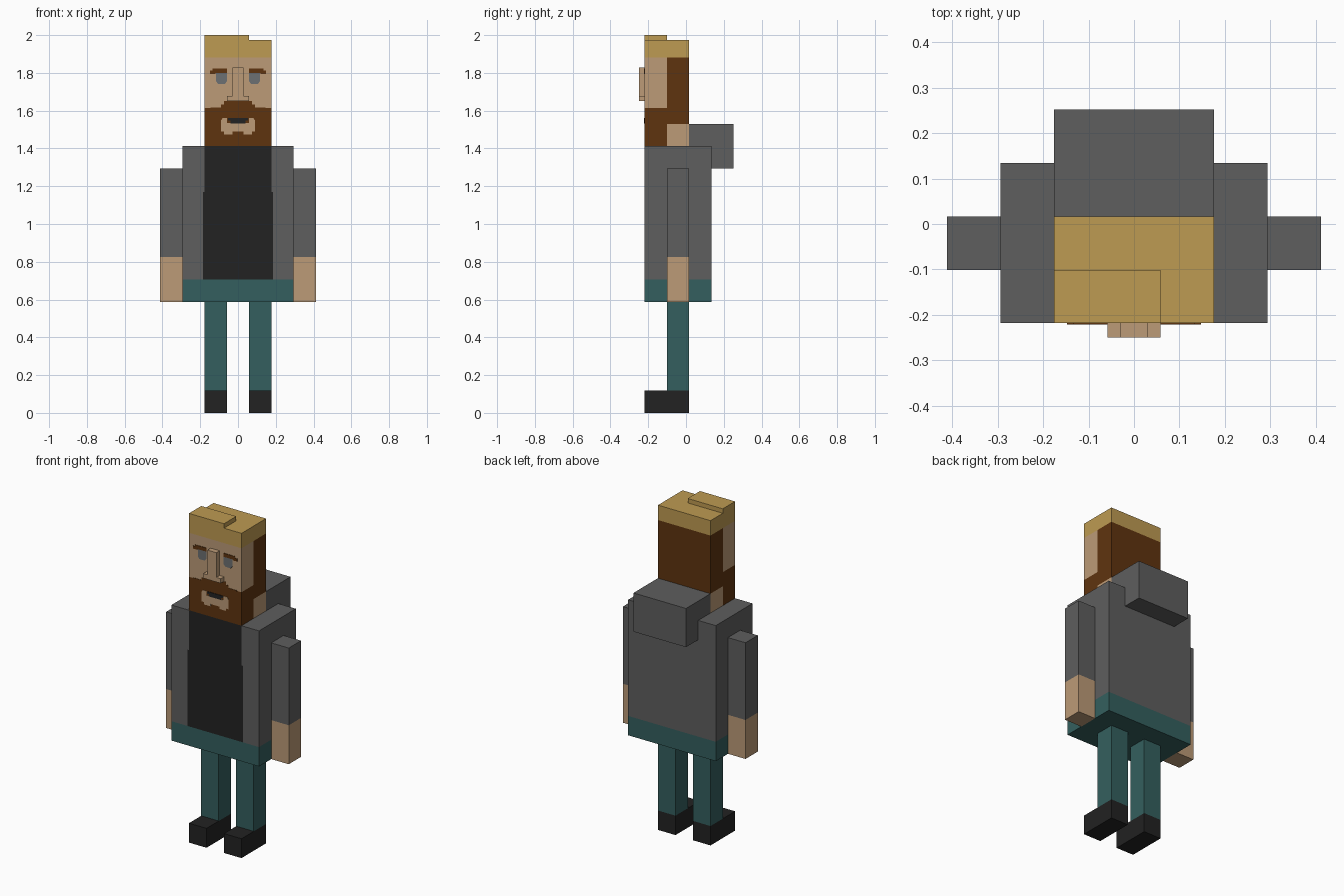
import bpy
import bmesh
from mathutils import Vector

old = bpy.data.objects.get("Cube")
if old:
    bpy.data.objects.remove(old, do_unlink=True)

U = 2 / 17            # one block
FRONT = -0.2185       # front plane of head, torso and shoes
BACK = FRONT + 2 * U  # back plane of head and limbs
MID = FRONT + U


def material(name, r, g, b):
    """Flat material from display colour, stored as linear."""
    lin = [((c / 255 + 0.055) / 1.055) ** 2.4 for c in (r, g, b)] + [1]
    m = bpy.data.materials.new(name)
    m.use_nodes = True
    m.diffuse_color = lin
    m.node_tree.nodes["Principled BSDF"].inputs["Base Color"].default_value = lin
    return m


HAIR = material("blond_hair", 190, 155, 82)
SKIN = material("skin", 188, 155, 119)
GREY = material("grey_jacket", 94, 94, 94)
DARK = material("near_black", 34, 34, 34)
TEAL = material("teal_trousers", 52, 95, 94)
BROWN = material("brown_beard", 95, 52, 15)
EYE = material("grey_eye", 108, 112, 114)


def finish(name, bm, mats):
    bmesh.ops.recalc_face_normals(bm, faces=bm.faces[:])
    me = bpy.data.meshes.new(name)
    bm.to_mesh(me)
    bm.free()
    for m in mats:
        me.materials.append(m)
    ob = bpy.data.objects.new(name, me)
    bpy.context.collection.objects.link(ob)
    return ob


def box(name, x, y, z, mats, cuts=(), rule=None):
    """Box from ranges, sliced at (axis, value) cuts, coloured by rule(centre, normal)."""
    bm = bmesh.new()
    bmesh.ops.create_cube(bm, size=1)
    for v in bm.verts:
        v.co = Vector([lo + (c + 0.5) * (hi - lo) for c, (lo, hi) in zip(v.co, (x, y, z))])
    for axis, value in cuts:
        point, normal = Vector(), Vector()
        point[axis], normal[axis] = value, 1
        bmesh.ops.bisect_plane(bm, geom=bm.verts[:] + bm.edges[:] + bm.faces[:],
                               plane_co=point, plane_no=normal)
    if rule:
        bm.normal_update()
        for f in bm.faces:
            f.material_index = mats.index(rule(f.calc_center_median(), f.normal))
    return finish(name, bm, mats)


def plate(name, outline, mat, depth=0.003):
    """Thin plate on the face from an (x, z) outline."""
    bm = bmesh.new()
    face = bm.faces.new([bm.verts.new((x, FRONT, z)) for x, z in outline])
    out = bmesh.ops.extrude_face_region(bm, geom=[face])["geom"]
    bmesh.ops.translate(bm, vec=(0, -depth, 0),
                        verts=[g for g in out if isinstance(g, bmesh.types.BMVert)])
    return finish(name, bm, [mat])


def mirrored(half):
    """Close a half outline by reflecting it across x = 0."""
    return half + [(-x, z) for x, z in reversed(half)]


def side_range(s, inner, outer):
    return tuple(sorted((s * inner, s * outer)))


# Torso: jacket, shirt front and trouser waistband
def torso_rule(c, n):
    if c.z < 6 * U:
        return TEAL
    half = 0.177 if c.z > 1.17 else 0.185
    return DARK if n.y < -0.5 and abs(c.x) < half else GREY


box("torso", (-2.5 * U, 2.5 * U), (FRONT, FRONT + 3 * U), (5 * U, 12 * U),
    [GREY, DARK, TEAL],
    [(2, 6 * U), (2, 1.17), (0, -0.185), (0, -0.1765), (0, 0.1765), (0, 0.185)], torso_rule)
box("hood", (-1.5 * U, 1.5 * U), (BACK, BACK + 2 * U), (11 * U, 13 * U), [GREY])

# Arms, legs and shoes
for s, side in ((-1, "right"), (1, "left")):
    box(side + "_arm", side_range(s, 2.5 * U, 3.5 * U), (MID, BACK), (5 * U, 11 * U),
        [GREY, SKIN], [(2, 0.825)], lambda c, n: SKIN if c.z < 0.825 else GREY)
    leg_x = side_range(s, 0.5 * U, 1.5 * U)
    box(side + "_leg", leg_x, (MID, BACK), (U, 5 * U), [TEAL])
    box(side + "_shoe", leg_x, (FRONT, BACK), (0, U), [DARK])


# Head: hair cap, brown back, skin face, beard around the jaw
def head_rule(c, n):
    if c.z > 16 * U:
        return HAIR
    if n.y > 0.5:
        return BROWN
    if n.y < -0.5 or c.y < MID:
        return BROWN if c.z < 1.615 else SKIN
    return SKIN if c.z < 13 * U else BROWN


box("head", (-1.5 * U, 1.5 * U), (FRONT, BACK), (12 * U, 1.973), [SKIN, BROWN, HAIR],
    [(2, 16 * U), (2, 1.615), (2, 13 * U), (1, MID)], head_rule)
box("hair_quiff", (-1.5 * U, 0.5 * U), (FRONT, MID), (1.973, 2), [HAIR])

# Nose
box("nose_bridge", (-0.03, 0.03), (-0.25, FRONT), (1.65, 1.828), [SKIN])
for s, side in ((-1, "right"), (1, "left")):
    box(side + "_nostril", side_range(s, 0.03, 0.0588), (-0.25, FRONT), (1.65, 1.678), [SKIN])

# Moustache, chin patch and mouth
plate("moustache", mirrored([(0.145, 1.61), (0.145, 1.618), (0.09, 1.618), (0.09, 1.633),
                             (0.073, 1.633), (0.073, 1.65), (0.05, 1.65)]), BROWN, 0.002)
plate("chin_patch", mirrored([(0.018, 1.489), (0.03, 1.489), (0.03, 1.475), (0.073, 1.475),
                              (0.073, 1.489), (0.09, 1.489), (0.09, 1.548), (0.082, 1.56),
                              (0.058, 1.56), (0.058, 1.535)]), SKIN, 0.002)
plate("mouth", mirrored([(0.04, 1.533), (0.04, 1.547), (0.053, 1.547), (0.053, 1.56)]), DARK)

# Eyes and eyebrows
for s, side in ((-1, "right"), (1, "left")):
    eye = [(0.058, 1.805), (0.058, 1.755), (0.07, 1.742), (0.105, 1.742), (0.116, 1.755),
           (0.116, 1.805)]
    brow = [(0.058, 1.8), (0.058, 1.822), (0.134, 1.822), (0.134, 1.812), (0.148, 1.812),
            (0.148, 1.795), (0.12, 1.795), (0.12, 1.8)]
    plate(side + "_eye", [(s * x, z) for x, z in eye], EYE, 0.002)
    plate(side + "_eyebrow", [(s * x, z) for x, z in brow], BROWN)
